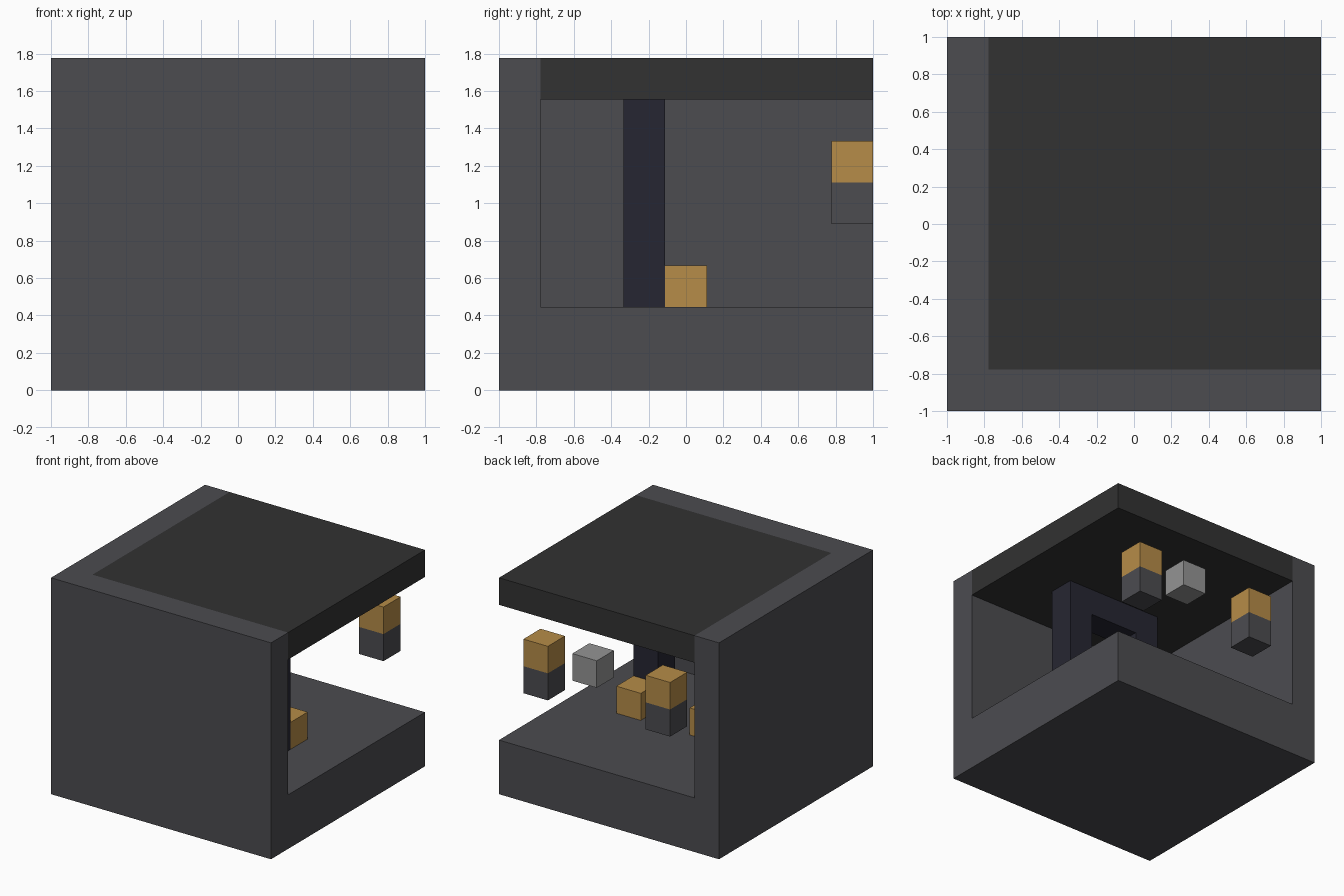
import bpy
import bmesh
from mathutils import Vector

old = bpy.data.objects.get("Cube")
if old:
    bpy.data.objects.remove(old, do_unlink=True)

U = 2 / 9                      # one block of the 9 x 9 x 8 grid
ORIGIN = Vector((-1, -1, 0))


def srgb(c):
    c /= 255
    return c / 12.92 if c <= 0.04045 else ((c + 0.055) / 1.055) ** 2.4


def material(name, r, g, b):
    color = (srgb(r), srgb(g), srgb(b), 1)
    mat = bpy.data.materials.new(name)
    mat.use_nodes = True
    mat.diffuse_color = color
    mat.node_tree.nodes["Principled BSDF"].inputs["Base Color"].default_value = color
    return mat


STONE = material("slate_grey", 76, 76, 80)
ROOF = material("charcoal", 50, 50, 50)
AMBER = material("amber", 182, 140, 72)
NAVY = material("dark_navy", 38, 38, 50)
SILVER = material("light_grey", 148, 148, 148)


def prism(name, profile, y0, y1, mat):
    """Extrude an x-z profile, in grid blocks, from y0 to y1."""
    bm = bmesh.new()
    face = bm.faces.new([bm.verts.new(ORIGIN + Vector((x, y0, z)) * U) for x, z in profile])
    ext = bmesh.ops.extrude_face_region(bm, geom=[face])["geom"]
    verts = [v for v in ext if isinstance(v, bmesh.types.BMVert)]
    bmesh.ops.translate(bm, verts=verts, vec=(0, (y1 - y0) * U, 0))
    bmesh.ops.recalc_face_normals(bm, faces=bm.faces)
    mesh = bpy.data.meshes.new(name)
    bm.to_mesh(mesh)
    bm.free()
    mesh.materials.append(mat)
    obj = bpy.data.objects.new(name, mesh)
    bpy.context.collection.objects.link(obj)
    return obj


def box(name, lo, hi, mat):
    (x0, y0, z0), (x1, y1, z1) = lo, hi
    return prism(name, [(x0, z0), (x1, z0), (x1, z1), (x0, z1)], y0, y1, mat)


def block(name, x, y, z, mat):
    return box(name, (x, y, z), (x + 1, y + 1, z + 1), mat)


# Thick floor with front and side walls, hollowed from one solid
shell = box("room_shell", (0, 0, 0), (9, 9, 8), STONE)
cutter = box("room_cutter", (1, 1, 2), (10, 10, 9), STONE)
cutter.hide_render = True
cut = shell.modifiers.new("hollow", "BOOLEAN")
cut.operation = "DIFFERENCE"
cut.solver = "EXACT"
cut.object = cutter
bpy.context.view_layer.objects.active = shell
bpy.ops.object.modifier_apply(modifier=cut.name)
bpy.data.objects.remove(cutter, do_unlink=True)

# Roof slab set inside the walls
box("roof", (1, 1, 7), (9, 9, 8), ROOF)

# Doorway frame reaching from floor to ceiling
frame = [(3, 2), (4, 2), (4, 6), (6, 6), (6, 2), (7, 2), (7, 7), (3, 7)]
prism("door_frame", frame, 3, 4, NAVY)

# Pairs of door blocks and hanging lamps, mirrored about the doorway centre
for side, door_x, lamp_x in (("left", 6, 7), ("right", 3, 2)):
    block(side + "_door_block", door_x, 4, 2, AMBER)
    block(side + "_lamp_base", lamp_x, 8, 4, STONE)
    block(side + "_lamp_light", lamp_x, 8, 5, AMBER)

# Single pale block between the lamps
block("pale_block", 5, 8, 5, SILVER)
